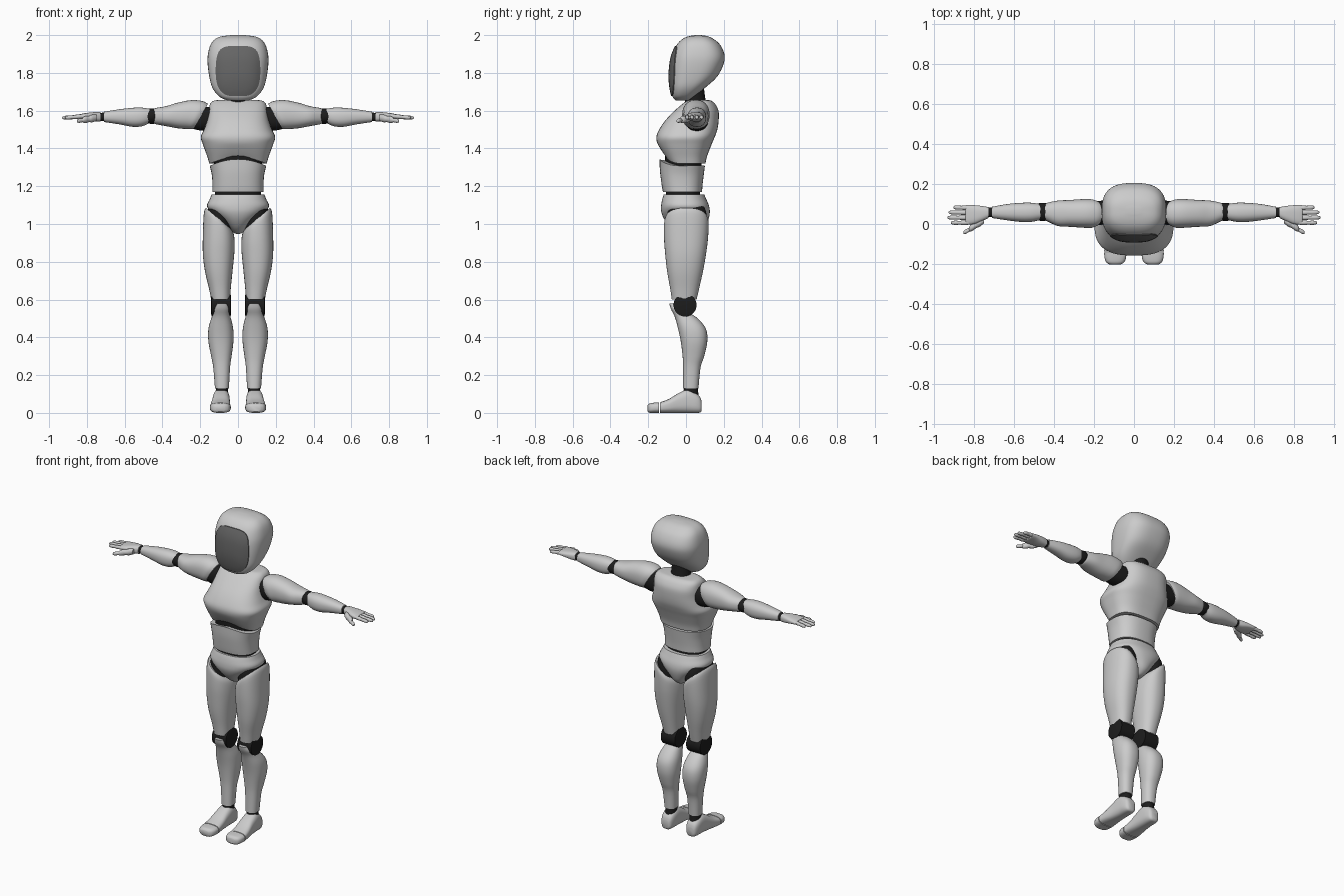
import bpy, bmesh, math
from mathutils import Vector
from mathutils.bvhtree import BVHTree


def material(name, v):
    m = bpy.data.materials.new(name)
    m.diffuse_color = (v, v, v, 1)
    return m


BLACK = material("joint_black", 0.012)
DARK = material("visor_dark", 0.13)


def finish(name, bm, mat=None, mirror=False):
    bmesh.ops.recalc_face_normals(bm, faces=bm.faces)
    me = bpy.data.meshes.new(name)
    bm.to_mesh(me)
    bm.free()
    for p in me.polygons:
        p.use_smooth = True
    me.set_sharp_from_angle(angle=math.radians(42))
    ob = bpy.data.objects.new(name, me)
    bpy.context.collection.objects.link(ob)
    if mat:
        me.materials.append(mat)
    if mirror:
        ob.modifiers.new("mirror", 'MIRROR')
    return ob


def smooth_rows(rows, steps):
    """Catmull-Rom through the section rows"""
    rows = [tuple(r) + (0,) * (6 - len(r)) for r in rows]
    out = []
    for i in range(len(rows) - 1):
        p0, p1 = rows[max(i - 1, 0)], rows[i]
        p2, p3 = rows[i + 1], rows[min(i + 2, len(rows) - 1)]
        for k in range(steps):
            t = k / steps
            out.append([0.5 * (2 * b + (c - a) * t + (2 * a - 5 * b + 4 * c - d) * t * t
                               + (3 * b - a - 3 * c + d) * t ** 3)
                        for a, b, c, d in zip(p0, p1, p2, p3)])
    return out + [list(rows[-1])]


def loft(name, axis, rows, n=2.3, mat=None, mirror=False, warp=None, seg=40, steps=4):
    """rows: (position, a_min, a_max, b_min, b_max[, tilt]); superellipse sections"""
    bm = bmesh.new()
    rings = []
    for t, a0, a1, b0, b1, k in smooth_rows(rows, steps):
        ring = []
        for i in range(seg):
            an = 2 * math.pi * i / seg
            c, s = math.cos(an), math.sin(an)
            da = math.copysign(abs(c) ** (2 / n), c) * (a1 - a0) / 2
            db = math.copysign(abs(s) ** (2 / n), s) * (b1 - b0) / 2
            a, b = (a0 + a1) / 2 + da, (b0 + b1) / 2 + db
            co = {'z': (a, b, t + k * da), 'x': (t + k * db, a, b), 'y': (a, t, b)}[axis]
            ring.append(bm.verts.new(warp(*co) if warp else co))
        rings.append(ring)
    for r, q in zip(rings, rings[1:]):
        for i in range(seg):
            j = (i + 1) % seg
            bm.faces.new((r[i], r[j], q[j], q[i]))
    bm.faces.new(rings[0])
    bm.faces.new(rings[-1])
    return finish(name, bm, mat, mirror)


def clamp(v):
    return max(0.0, min(1.0, v))


def arch(x, y):
    return 0.035 * (1 - (x / 0.15) ** 2) * clamp(0.5 - y / 0.2)


# Head
helmet = loft("helmet", 'z', [
    (1.655, -.06, .06, -.055, .02), (1.675, -.10, .10, -.072, .045), (1.72, -.135, .135, -.083, .10),
    (1.78, -.152, .152, -.088, .165), (1.85, -.161, .161, -.083, .20), (1.90, -.159, .159, -.072, .203),
    (1.95, -.145, .145, -.048, .18), (1.98, -.12, .12, -.018, .145), (1.994, -.085, .085, .015, .115),
    (2.0, -.03, .03, .05, .08)], n=2.7, seg=56)

# Visor, projected on the front of the helmet
dg = bpy.context.evaluated_depsgraph_get()
tree = BVHTree.FromObject(helmet, dg)
bm = bmesh.new()
rings, seg = [], 64
for f, push in [(.02, -.005)] + [(i / 8, -.005) for i in range(1, 9)] + [(1.0, .008)]:
    ring = []
    for i in range(seg):
        c, s = math.cos(2 * math.pi * i / seg), math.sin(2 * math.pi * i / seg)
        v = math.copysign(abs(s) ** .5, s) * f
        x = .119 * math.copysign(abs(c) ** .5, c) * f * (1 - .2 * max(0, -v) ** 2 - .06 * max(0, v))
        z = 1.81 + .133 * v
        hit = tree.ray_cast(Vector((x, -1, z)), Vector((0, 1, 0)))[0]
        ring.append(bm.verts.new((x, (hit.y if hit else -.04) + push, z)))
    rings.append(ring)
for r, q in zip(rings, rings[1:]):
    for i in range(seg):
        j = (i + 1) % seg
        bm.faces.new((r[i], r[j], q[j], q[i]))
bm.faces.new(rings[0])
finish("visor", bm, DARK)

loft("neck", 'z', [(1.60, -.07, .07, -.01, .12), (1.65, -.06, .06, -.005, .105),
                   (1.72, -.058, .058, -.01, .095)], n=2, mat=BLACK)

# Torso
loft("chest", 'z', [
    (1.32, -.152, .152, -.105, .103), (1.36, -.163, .163, -.125, .112), (1.42, -.185, .185, -.15, .135),
    (1.46, -.197, .197, -.157, .152), (1.50, -.18, .18, -.142, .166), (1.55, -.163, .163, -.108, .173),
    (1.60, -.155, .155, -.06, .172), (1.635, -.148, .148, -.02, .155), (1.652, -.13, .13, .005, .135),
    (1.656, -.10, .10, .02, .12)], n=2.7, seg=56,
    warp=lambda x, y, z: (x, y, z + arch(x, y) * clamp((1.43 - z) / .11)))
loft("abdomen", 'z', [
    (1.17, -.135, .135, -.122, .085), (1.21, -.135, .135, -.13, .088), (1.26, -.139, .139, -.138, .094),
    (1.308, -.15, .15, -.14, .10)], n=2.5,
    warp=lambda x, y, z: (x, y, z + arch(x, y) * clamp((z - 1.19) / .11)))
loft("torso_core", 'z', [(1.12, -.125, .125, -.105, .075), (1.25, -.12, .12, -.11, .075),
                         (1.37, -.135, .135, -.11, .09)], n=2.4, mat=BLACK)
loft("pelvis", 'z', [
    (1.155, -.14, .14, -.118, .097), (1.13, -.15, .15, -.126, .108), (1.095, -.164, .164, -.132, .122),
    (1.06, -.14, .14, -.13, .126), (1.02, -.092, .092, -.112, .118), (.98, -.05, .05, -.078, .10),
    (.955, -.025, .025, -.04, .07), (.948, -.01, .01, -.01, .04)], n=2.3)

# Legs, right side mirrored
loft("hip_joint", 'z', [(1.08, .045, .135, -.09, .10, .85), (1.04, .035, .155, -.10, .11, .85),
                        (1.0, .035, .16, -.10, .11, .8)], mat=BLACK, mirror=True)
loft("thigh", 'z', [
    (1.028, .035, .17, -.108, .112, .85), (1.0, .022, .181, -.116, .12, .7), (.92, .018, .186, -.116, .116, .25),
    (.84, .02, .186, -.11, .106), (.75, .029, .175, -.10, .09), (.66, .038, .154, -.084, .07),
    (.60, .042, .142, -.075, .056)], mirror=True)
loft("knee_joint", 'x', [(.036, -.05, .04, .525, .615), (.04, -.066, .056, .51, .631),
                         (.139, -.066, .056, .51, .631), (.143, -.05, .04, .525, .615)],
     n=2, mat=BLACK, mirror=True, steps=1)
loft("shin", 'z', [
    (.578, .06, .11, -.088, -.06), (.55, .048, .125, -.08, -.025), (.51, .04, .138, -.06, .05),
    (.45, .026, .156, -.043, .103), (.38, .024, .157, -.028, .113), (.30, .034, .142, -.018, .096),
    (.24, .042, .131, -.015, .077), (.13, .048, .122, -.015, .066)], mirror=True)
loft("ankle_joint", 'z', [(.08, .052, .12, -.015, .068), (.15, .054, .116, -.01, .06)],
     n=2, mat=BLACK, mirror=True)
loft("foot", 'y', [
    (.083, .066, .11, .012, .06), (.074, .054, .121, .002, .085), (.05, .047, .129, 0, .107),
    (.01, .044, .133, 0, .124), (-.04, .043, .137, 0, .104), (-.09, .041, .144, 0, .074),
    (-.137, .038, .149, 0, .056)], n=2.8, mirror=True)
loft("toe_cap", 'y', [
    (-.142, .038, .149, 0, .056), (-.17, .04, .147, 0, .054), (-.192, .05, .138, 0, .05),
    (-.203, .068, .12, .008, .04)], n=2.8, mirror=True)

# Arms, right side mirrored
loft("shoulder_joint", 'x', [(.12, .0, .12, 1.49, 1.62), (.18, -.005, .115, 1.495, 1.62, -.3),
                             (.23, -.005, .112, 1.51, 1.625, -.5)], mat=BLACK, mirror=True)
loft("upper_arm", 'x', [
    (.198, -.012, .118, 1.502, 1.636, -.58), (.22, -.02, .124, 1.502, 1.65, -.45),
    (.26, -.018, .124, 1.503, 1.656, -.2), (.32, -.014, .12, 1.507, 1.642), (.38, -.01, .117, 1.518, 1.624),
    (.43, .012, .107, 1.527, 1.615), (.445, .02, .1, 1.532, 1.61)], mirror=True)
loft("elbow_joint", 'x', [(.425, .022, .10, 1.535, 1.607), (.455, .014, .106, 1.53, 1.612),
                          (.495, .022, .10, 1.535, 1.605)], n=2, mat=BLACK, mirror=True)
loft("forearm", 'x', [
    (.472, .02, .10, 1.53, 1.61, -.12), (.51, .011, .106, 1.517, 1.616), (.56, .01, .106, 1.515, 1.615),
    (.63, .018, .10, 1.528, 1.607), (.71, .03, .086, 1.54, 1.594)], mirror=True)
loft("wrist_joint", 'x', [(.70, .034, .082, 1.544, 1.59), (.74, .034, .082, 1.544, 1.588)],
     n=2, mat=BLACK, mirror=True)
loft("palm", 'x', [
    (.727, .03, .084, 1.542, 1.592), (.76, .014, .09, 1.543, 1.592), (.80, .0, .094, 1.55, 1.588),
    (.835, -.002, .094, 1.555, 1.582), (.842, .006, .088, 1.56, 1.578)], n=2.6, mirror=True)


def digit(name, p, q, r):
    """tapered round digit running outward along x"""
    rows = []
    for f, w in ((0, .9), (.3, 1.08), (.5, .9), (.75, 1), (.94, .75), (1, .25)):
        c, w = Vector(p).lerp(Vector(q), f), r * w
        rows.append((c.x, c.y - w, c.y + w, c.z - w, c.z + w))
    loft(name, 'x', rows, n=2, mirror=True, seg=14, steps=3)


for i, (y, tip) in enumerate(((.006, .915), (.031, .932), (.056, .927), (.08, .902))):
    digit(f"finger_{i + 1}", (.825, y, 1.57), (tip, y * 1.04, 1.562), .0105)
digit("thumb_base", (.75, .02, 1.562), (.825, -.026, 1.55), .019)
digit("thumb", (.795, -.015, 1.553), (.853, -.044, 1.545), .0115)
